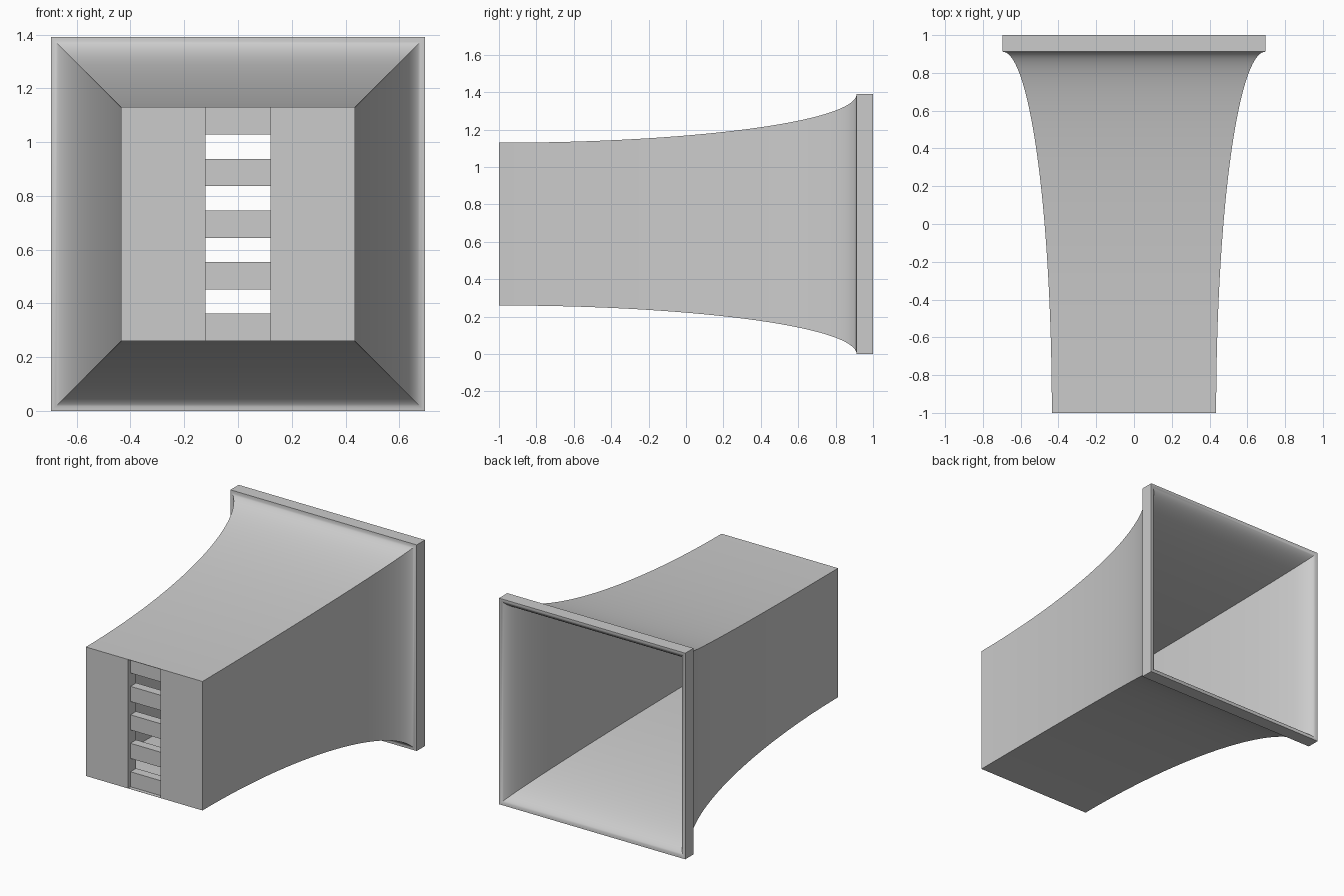
import bpy
import bmesh
from math import sin, cos, pi, radians

cube = bpy.data.objects.get("Cube")
if cube:
    bpy.data.objects.remove(cube)

MID = 0.695       # height of the horn axis
THROAT = 0.435    # half size at the front
FLARE = 0.26      # growth of the half size
LENGTH = 1.912    # front to the start of the lip
LIP = 0.088       # depth of the lip and of the throat panels
WALL = 0.001      # wall thickness at the throat
STEPS = 48

grey = bpy.data.materials.new("plain_grey")
grey.use_nodes = True
grey.diffuse_color = (0.6, 0.6, 0.6, 1)
grey.node_tree.nodes["Principled BSDF"].inputs["Base Color"].default_value = (0.6, 0.6, 0.6, 1)


def add_object(name, bm):
    bmesh.ops.recalc_face_normals(bm, faces=bm.faces)
    mesh = bpy.data.meshes.new(name)
    bm.to_mesh(mesh)
    bm.free()
    mesh.materials.append(grey)
    obj = bpy.data.objects.new(name, mesh)
    bpy.context.collection.objects.link(obj)
    return obj


def add_box(name, x, y, z):
    """Box from (low, high) ranges on each axis."""
    bm = bmesh.new()
    bmesh.ops.create_cube(bm, size=1)
    for v in bm.verts:
        v.co = [sum(r) / 2 + c * (r[1] - r[0]) for c, r in zip(v.co, (x, y, z))]
    return add_object(name, bm)


# Horn wall profile: the same elliptical flare outside and inside,
# the inner one set back by the lip depth
angles = [pi / 2 * i / STEPS for i in range(STEPS + 1)]
outer = [(-1 + LENGTH * sin(a), THROAT + FLARE * (1 - cos(a))) for a in angles]
inner = [(y + LIP, h - WALL) for y, h in outer]
lip = [(1, THROAT + FLARE)]
profile = outer + lip + inner[::-1] + [(-1, THROAT - WALL)]

# Square rings along the profile, joined into a closed shell
bm = bmesh.new()
rings = [[bm.verts.new((sx * h, y, MID + sz * h))
          for sx, sz in ((-1, -1), (1, -1), (1, 1), (-1, 1))] for y, h in profile]
for r, s in zip(rings, rings[1:] + rings[:1]):
    for k in range(4):
        m = (k + 1) % 4
        bm.faces.new((r[k], r[m], s[m], s[k]))
horn = add_object("horn_shell", bm)
bpy.context.view_layer.objects.active = horn
horn.select_set(True)
bpy.ops.object.shade_smooth_by_angle(angle=radians(30))
horn.select_set(False)

# Front panels either side of the slot
inside = THROAT - WALL
z_range = (MID - inside, MID + inside)
back = -1 + LIP
add_box("right_throat_panel", (-inside, -0.121), (-1, back), z_range)
add_box("left_throat_panel", (0.121, inside), (-1, back), z_range)

# Recessed slats across the slot, the end ones reaching the horn wall
for i in range(5):
    centre = MID + (i - 2) * 0.192
    low = z_range[0] if i == 0 else centre - 0.051
    high = z_range[1] if i == 4 else centre + 0.051
    add_box(f"slot_slat_{i + 1}", (-0.121, 0.121), (-0.973, back), (low, high))
